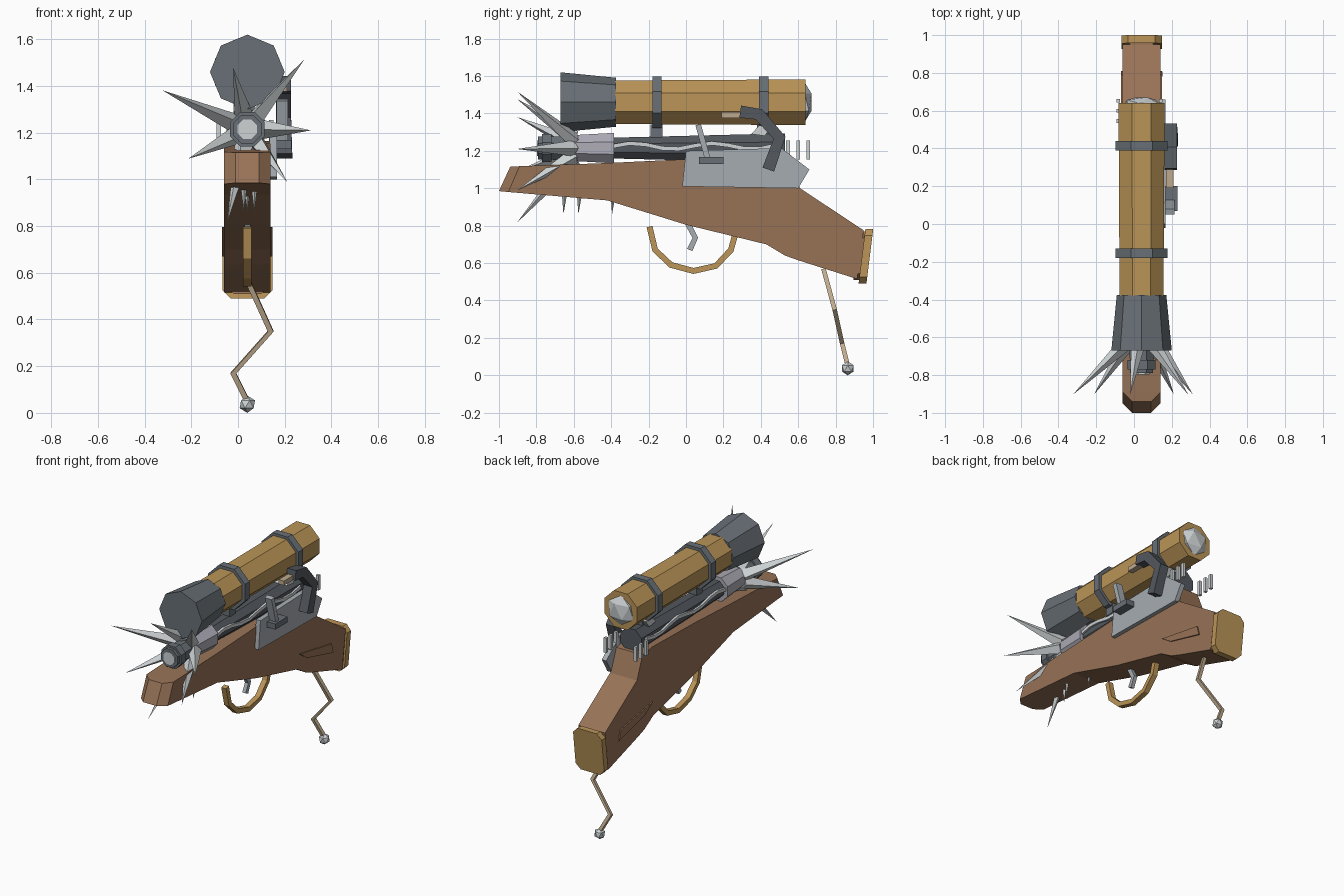
import bpy, bmesh, math
from mathutils import Vector

if "Cube" in bpy.data.objects:
    bpy.data.objects.remove(bpy.data.objects["Cube"])

CX = 0.04  # centre line of the gun


def mat(name, c):
    m = bpy.data.materials.new(name)
    m.diffuse_color = (*[(v / 255) ** 2.2 for v in c], 1)
    m.use_nodes = True
    m.node_tree.nodes["Principled BSDF"].inputs["Base Color"].default_value = m.diffuse_color
    return m


WOOD = mat("brown wood", (150, 114, 87))
GOLD = mat("brass", (185, 147, 88))
DARK = mat("dark steel", (104, 111, 117))
BLACK = mat("gunmetal", (84, 89, 95))
STEEL = mat("steel", (165, 171, 177))
PALE = mat("pale steel", (204, 209, 211))
LILAC = mat("lilac steel", (172, 171, 182))
TAN = mat("tan wire", (188, 168, 140))


def finish(name, bm, m):
    bmesh.ops.recalc_face_normals(bm, faces=bm.faces)
    me = bpy.data.meshes.new(name)
    bm.to_mesh(me)
    bm.free()
    me.materials.append(m)
    ob = bpy.data.objects.new(name, me)
    bpy.context.collection.objects.link(ob)
    return ob


def loft(name, rings, m):
    """Skin a list of equal-length closed rings and cap both ends."""
    bm = bmesh.new()
    vs = [[bm.verts.new(p) for p in r] for r in rings]
    n = len(rings[0])
    for a, b in zip(vs, vs[1:]):
        for i in range(n):
            j = (i + 1) % n
            bm.faces.new((a[i], a[j], b[j], b[i]))
    bm.faces.new(vs[0])
    bm.faces.new(vs[-1])
    return finish(name, bm, m)


def plate(name, pts, x0, x1, m):
    """Extrude a (y, z) outline sideways."""
    return loft(name, [[(x, y, z) for y, z in pts] for x in (x0, x1)], m)


def box(name, x0, x1, y0, y1, z0, z1, m):
    return plate(name, [(y0, z0), (y1, z0), (y1, z1), (y0, z1)], x0, x1, m)


def tube(name, stations, z, m, turn=0.5, n=8):
    """Lathe-like body along y from (y, radius) stations."""
    return loft(name, [[(CX + r * math.sin((i + turn) * math.tau / n), y,
                         z + r * math.cos((i + turn) * math.tau / n))
                        for i in range(n)] for y, r in stations], m)


def bar(name, pts, w, h, m):
    """Rectangular bar with width w in x, thickness h, along a (y, z) path; x per point."""
    rings = []
    for i, p in enumerate(pts):
        a, b = Vector(pts[max(i - 1, 0)]), Vector(pts[min(i + 1, len(pts) - 1)])
        d = (b - a).normalized()
        nrm = Vector((0, -d.z, d.y)).normalized() * h / 2
        s = Vector((w / 2, 0, 0))
        p = Vector(p)
        rings.append([p + s + nrm, p - s + nrm, p - s - nrm, p + s - nrm])
    return loft(name, rings, m)


def spike(name, a, b, r, m, n=4):
    a, b = Vector(a), Vector(b)
    bm = bmesh.new()
    bmesh.ops.create_cone(bm, cap_ends=True, segments=n, radius1=r, radius2=0.0005,
                          depth=(b - a).length)
    q = (b - a).to_track_quat('Z', 'Y')
    for v in bm.verts:
        v.co = q @ v.co + (a + b) / 2
    return finish(name, bm, m)


def ball(name, loc, r, m, sy=1.0):
    bm = bmesh.new()
    bmesh.ops.create_icosphere(bm, subdivisions=1, radius=r)
    for v in bm.verts:
        v.co = Vector((v.co.x, v.co.y * sy, v.co.z)) + Vector(loc)
    return finish(name, bm, m)


# Wooden stock: top y, top z, bottom y, bottom z, half width
sections = [(-.94, 1.115, -1, .985, .05), (-.89, 1.118, -.95, .98, .1),
            (-.42, 1.135, -.42, .935, .1), (0, 1.155, 0, .805, .1),
            (.45, 1.165, .43, .70, .1), (.55, 1.15, .53, .64, .1),
            (.61, 1.0, .6, .615, .1), (.95, .775, .915, .515, .1)]
loft("stock", [[(CX - w, yt, zt), (CX + w, yt, zt), (CX + w, yb, zb), (CX - w, yb, zb)]
               for yt, zt, yb, zb, w in sections], WOOD)

# Butt collar and brass butt plate, octagonal outline leaning with the stock end


def butt(name, y0, y1, w, z0, z1, m):
    c = .035
    out = [(-w + c, z0), (w - c, z0), (w, z0 + c), (w, z1 - c),
           (w - c, z1), (-w + c, z1), (-w, z1 - c), (-w, z0 + c)]
    loft(name, [[(CX + x, y + .125 * (z - .63), z) for x, z in out] for y in (y0, y1)], m)


butt("butt_collar", .91, .945, .095, .51, .768, WOOD)
butt("butt_plate", .94, .982, .107, .49, .782, GOLD)

# Raised panels on both sides of the stock
panel = [(.45, .797), (.79, .737), (.81, .67), (.53, .742)]
for s, side in ((1, "right"), (-1, "left")):
    plate(side + "_stock_panel", panel, CX + s * .098, CX + s * .108, WOOD)

# Scope: bell, tube, rings, lens
ZS = 1.46
tube("scope_bell", [(-.67, .16), (-.375, .131)], ZS, DARK, turn=0)
tube("scope_tube", [(-.38, .126), (.64, .132)], ZS, GOLD)
for y in (-.155, .415):
    tube("scope_ring", [(y - .025, .149), (y + .025, .149)], ZS, DARK)
ball("scope_lens", (CX, .635, ZS), .105, PALE, .4)
box("front_scope_mount", CX - .03, CX + .03, -.19, -.125, 1.2, 1.34, DARK)
box("rear_scope_mount", CX - .03, CX + .03, .38, .45, 1.2, 1.34, DARK)
plate("rear_mount_clip", [(.35, 1.29), (.42, 1.28), (.46, 1.33), (.39, 1.335)],
      CX - .06, CX + .08, PALE)

# Barrel, collar and muzzle
ZB = 1.215
tube("barrel", [(-.4, .06), (.53, .085)], ZB, BLACK)
tube("muzzle_collar", [(-.6, .075), (-.385, .088)], ZB, LILAC)
tube("muzzle", [(-.79, .066), (-.6, .07)], ZB, DARK)
tube("muzzle_rim", [(-.77, .08), (-.72, .08)], ZB, DARK)
tube("muzzle_bore", [(-.796, .045), (-.78, .045)], ZB, PALE)

# Wavy wires along the barrel
for s in (1, -1):
    wire = [(CX + s * (.06 + .022 * i / 10), -.39 + .088 * i,
             1.225 + .016 * math.sin(i * 1.3)) for i in range(11)]
    bar("barrel_wire", wire, .016, .022, PALE)

# Star of spikes around the muzzle
tips = [(-.32, 1.38), (-.02, 1.475), (.285, 1.515), (.31, 1.21),
        (.21, .99), (-.21, 1.09), (-.045, .82)]
for x, z in tips:
    d = Vector((x - CX, 0, z - ZB)).normalized() * .055
    spike("muzzle_spike", (CX + d.x, -.6, ZB + d.z), (x, -.9, z), .043, PALE)

# Small thorns under the fore-end
for x, y in ((.025, -.65), (.07, -.57), (.04, -.39)):
    spike("under_thorn", (x, y, .97), (x, y - .005, .865), .014, PALE)

# Side plate with its small block, lever and pins
plate("side_plate", [(-.02, 1.01), (0, 1.2), (.51, 1.215), (.66, 1.1), (.6, 1.0)],
      .135, .168, STEEL)
box("plate_block", .165, .23, .07, .2, 1.13, 1.168, DARK)
bar("plate_catch", [(.19, .065, 1.34), (.19, .115, 1.16)], .05, .03, STEEL)
bar("bolt_lever", [(.195, .29, 1.41), (.195, .39, 1.395), (.195, .5, 1.27),
                   (.2, .44, 1.1)], .065, .065, BLACK)
bar("lever_grip", [(.19, .19, 1.392), (.19, .31, 1.392)], .04, .03, TAN)
for x in (-.083, .142):
    for y in (.545, .6, .653):
        box("pin", x - .01, x + .01, y - .01, y + .01, 1.155, 1.255, PALE)

# Trigger and guard
guard = [(-.195, .795), (-.165, .67), (-.08, .59), (.04, .558),
         (.16, .585), (.24, .67), (.265, .76)]
bar("trigger_guard", [(CX, y, z) for y, z in guard], .036, .032, GOLD)
bar("trigger", [(CX, .005, .82), (CX, .05, .735), (CX, .02, .67)], .025, .03, STEEL)

# Crooked hanging wire with a ball charm
bends = [(.04, .735, .57), (.14, .795, .35), (-.02, .835, .17), (.04, .865, .05)]
bar("hanging_wire", bends, .024, .024, TAN)
ball("ball_charm", (.04, .865, .037), .037, PALE)
